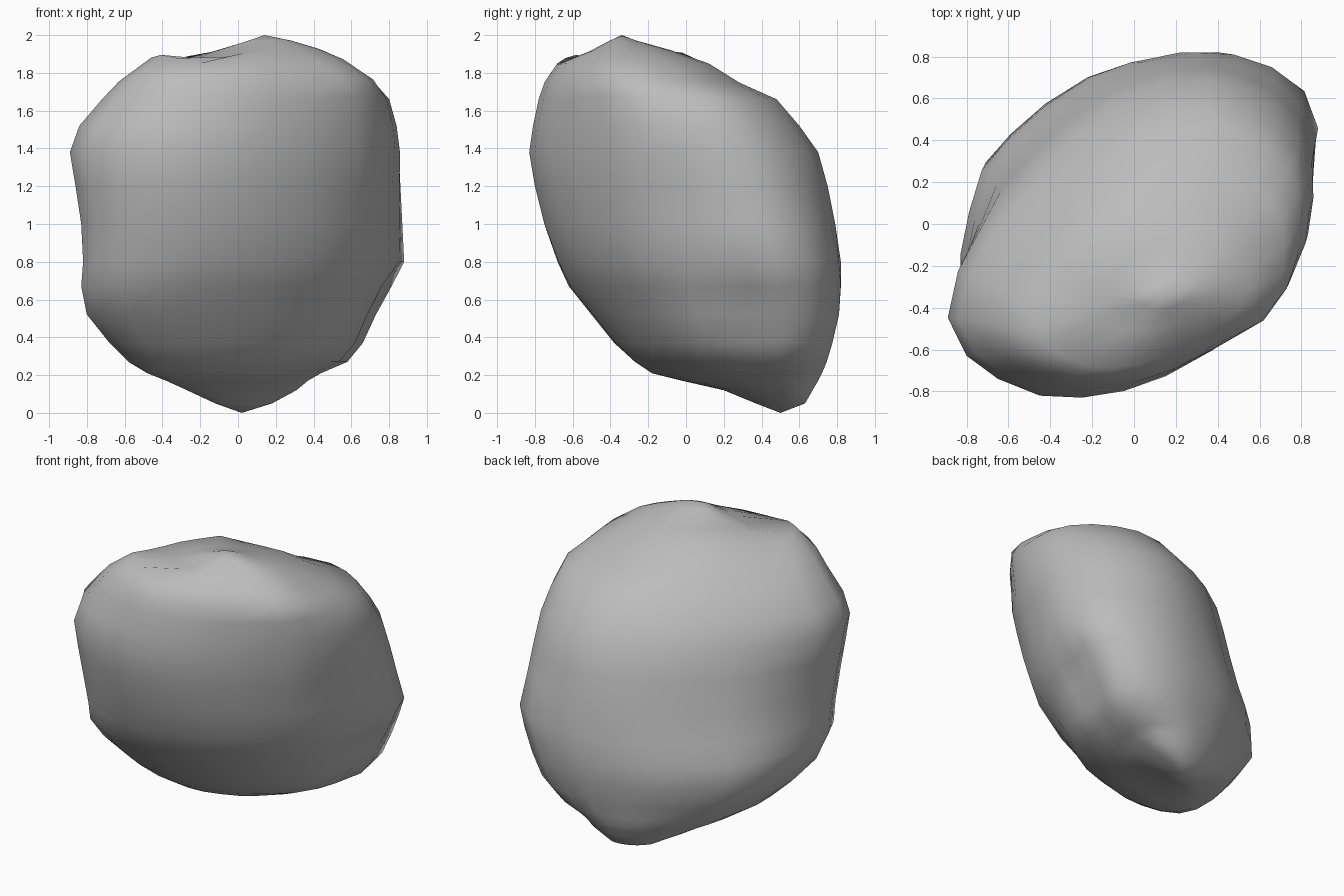
import bpy, bmesh, math
from mathutils import Vector

cube = bpy.data.objects.get("Cube")
if cube:
    bpy.data.objects.remove(cube, do_unlink=True)

# Plan outlines of the boulder near the ground and near the crown
LOW = [(.89, .48), (.81, .66), (.64, .77), (.45, .82), (.25, .82), (0, .77),
       (-.2, .7), (-.42, .56), (-.6, .4), (-.73, .25), (-.79, .05), (-.83, -.15),
       (-.83, -.37), (-.76, -.52), (-.6, -.6), (-.4, -.63), (-.2, -.62), (0, -.57),
       (.2, -.5), (.4, -.38), (.62, -.2), (.75, 0), (.82, .18), (.86, .33)]
HIGH = [(.85, .29), (.79, .43), (.68, .55), (.53, .64), (.36, .69), (.15, .67),
        (-.08, .58), (-.3, .43), (-.48, .27), (-.62, .12), (-.74, -.04), (-.84, -.22),
        (-.89, -.44), (-.8, -.62), (-.65, -.73), (-.45, -.81), (-.25, -.82), (-.05, -.79),
        (.15, -.72), (.37, -.6), (.63, -.42), (.76, -.24), (.84, -.05), (.86, .12)]

# Slices: height, x from, x to, y from, y to
SLICES = [(.05, -.12, .18, .37, .63), (.12, -.27, .31, .2, .67), (.17, -.38, .37, -.02, .7),
          (.21, -.48, .44, -.18, .72), (.27, -.58, .59, -.27, .745), (.37, -.68, .71, -.38, .775),
          (.52, -.8, .78, -.5, .81), (.67, -.83, .84, -.62, .82), (.8, -.82, .89, -.68, .82),
          (1, -.83, .87, -.75, .79), (1.2, -.86, .86, -.8, .75), (1.38, -.89, .86, -.83, .7),
          (1.52, -.84, .84, -.81, .6), (1.66, -.72, .8, -.78, .48), (1.75, -.63, .71, -.75, .28),
          (1.85, -.46, .54, -.69, .12), (1.92, -.2, .42, -.52, -.08), (1.97, .03, .28, -.41, -.26)]

# Hollows and bulges: centre, radius, push
DENTS = [((-.15, -.48, 1.88), .16, (0, .02, -.06)), ((-.15, .02, 1.85), .15, (0, 0, .06)),
         ((-.32, -.15, 1.86), .15, (0, 0, .03)), ((-.4, -.58, 1.82), .17, (0, 0, .05)),
         ((.72, .4, .45), .17, (-.09, -.02, 0)), ((.83, .36, .68), .14, (-.04, 0, 0)),
         ((.6, -.35, 1.8), .2, (.04, -.03, .03))]
# Upright groove down one side
DENTS += [((.79, -.05, z), .18, (-.02, .01, 0)) for z in (.7, .95, 1.2)]


def shaped(point):
    moved = Vector(point)
    for centre, radius, push in DENTS:
        fall = math.exp(-((Vector(point) - Vector(centre)).length / radius) ** 2)
        moved += Vector(push) * fall
    return moved


def fit(values, start, end):
    low, high = min(values), max(values)
    return [start + (v - low) / (high - low) * (end - start) for v in values]


def section(z, x0, x1, y0, y1):
    """Blend the two outlines by height and fit them to the slice."""
    blend = min(max((z - .65) / .75, 0), 1)
    plan = [Vector(a).lerp(Vector(b), blend) for a, b in zip(LOW, HIGH)]
    xs = fit([p.x for p in plan], x0, x1)
    ys = fit([p.y for p in plan], y0, y1)
    return [shaped((x, y, z)) for x, y in zip(xs, ys)]


# Loft the slices between a lower and an upper tip
bm = bmesh.new()
rings = [[bm.verts.new(p) for p in section(*row)] for row in SLICES]
bottom = bm.verts.new((.02, .5, 0))
top = bm.verts.new((.14, -.34, 2))
count = len(LOW)
for i in range(count):
    j = (i + 1) % count
    bm.faces.new((bottom, rings[0][j], rings[0][i]))
    bm.faces.new((top, rings[-1][i], rings[-1][j]))
    for low, high in zip(rings, rings[1:]):
        bm.faces.new((low[i], low[j], high[j], high[i]))
bmesh.ops.recalc_face_normals(bm, faces=bm.faces)

mesh = bpy.data.meshes.new("boulder")
bm.to_mesh(mesh)
bm.free()
boulder = bpy.data.objects.new("boulder", mesh)
bpy.context.collection.objects.link(boulder)
mesh.shade_smooth()

# Plain grey stone
stone = bpy.data.materials.new("grey stone")
stone.use_nodes = True
colour = (.5, .5, .5, 1)
stone.diffuse_color = colour
stone.node_tree.nodes["Principled BSDF"].inputs["Base Color"].default_value = colour
mesh.materials.append(stone)
